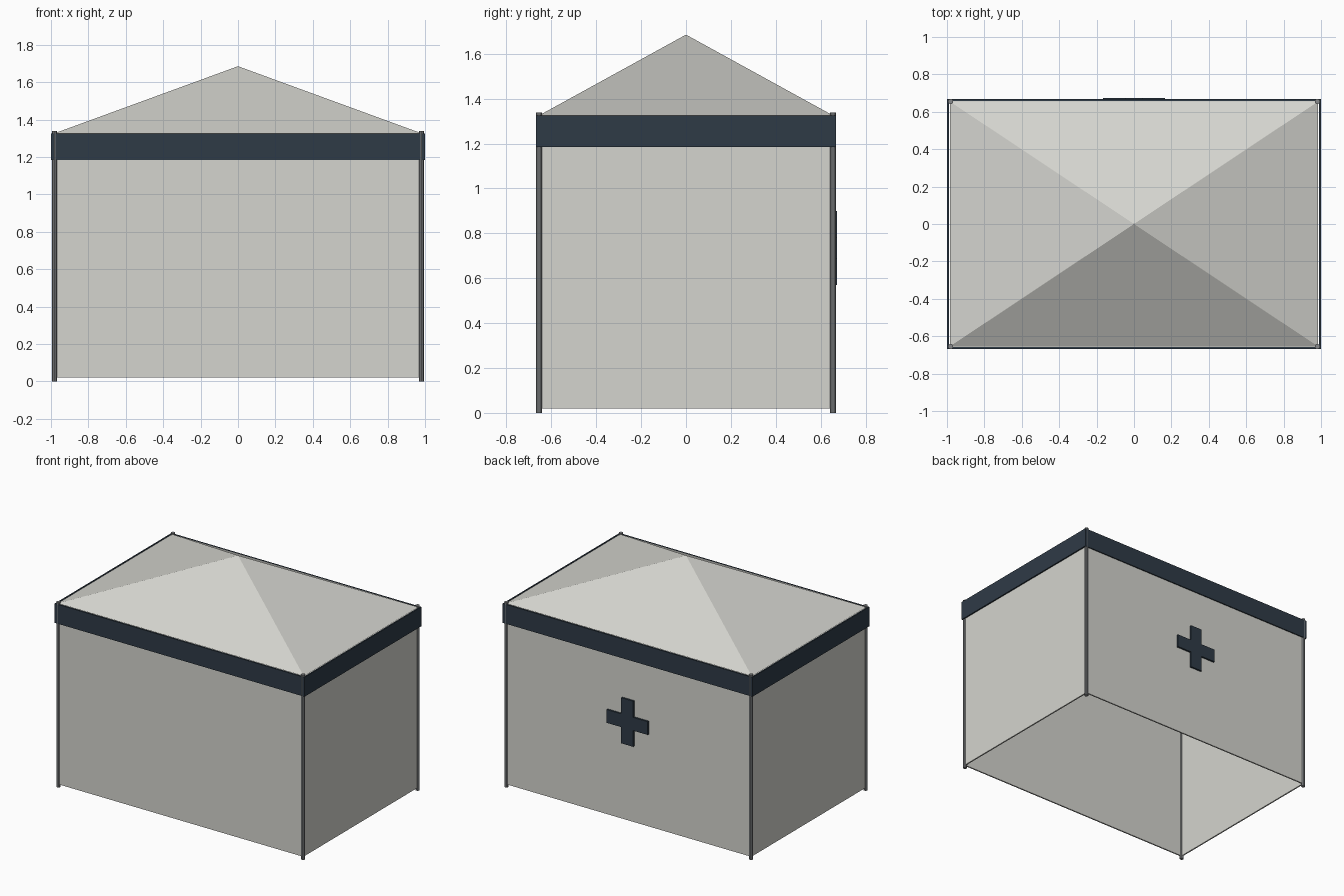
import bpy
import bmesh
from mathutils import Vector

cube = bpy.data.objects.get("Cube")
if cube:
    bpy.data.objects.remove(cube, do_unlink=True)


def material(name, rgb):
    mat = bpy.data.materials.new(name)
    mat.use_nodes = True
    mat.diffuse_color = (*rgb, 1)
    mat.node_tree.nodes["Principled BSDF"].inputs["Base Color"].default_value = (*rgb, 1)
    return mat


canvas = material("canvas_off_white", (0.66, 0.66, 0.62))
navy = material("navy_trim", (0.028, 0.043, 0.062))
metal = material("grey_metal", (0.24, 0.25, 0.26))

POLE_X, POLE_Y = 0.98, 0.655
SIDES = (("front", -1), ("back", 1))
ENDS = (("right", -1), ("left", 1))


def finish(name, bm, mat):
    bmesh.ops.recalc_face_normals(bm, faces=bm.faces)
    mesh = bpy.data.meshes.new(name)
    bm.to_mesh(mesh)
    bm.free()
    mesh.materials.append(mat)
    obj = bpy.data.objects.new(name, mesh)
    bpy.context.collection.objects.link(obj)
    return obj


def box(name, low, high, mat):
    low, high = Vector(low), Vector(high)
    bm = bmesh.new()
    bmesh.ops.create_cube(bm, size=1)
    bmesh.ops.scale(bm, vec=high - low, verts=bm.verts)
    bmesh.ops.translate(bm, vec=(low + high) / 2, verts=bm.verts)
    return finish(name, bm, mat)


def panels(part, x, y, z0, z1, thick, mat):
    """Four upright panels whose outer faces lie at +-x and +-y."""
    for label, s in SIDES:
        a, b = sorted((s * y, s * (y - thick)))
        box(f"{label}_{part}", (-x, a, z0), (x, b, z1), mat)
    for label, s in ENDS:
        a, b = sorted((s * x, s * (x - thick)))
        box(f"{label}_{part}", (a, thick - y, z0), (b, y - thick, z1), mat)


# Canvas walls, open underneath, and the trim band around the eaves
panels("wall", POLE_X + 0.005, POLE_Y + 0.005, 0.02, 1.32, 0.01, canvas)
panels("valance", 1.0, 0.668, 1.185, 1.325, 0.01, navy)

# Corner poles
for side, sy in SIDES:
    for end, sx in ENDS:
        bm = bmesh.new()
        bmesh.ops.create_cone(bm, cap_ends=True, segments=10, radius1=0.014,
                              radius2=0.014, depth=1.338)
        bmesh.ops.translate(bm, vec=(sx * POLE_X, sy * POLE_Y, 0.669), verts=bm.verts)
        finish(f"{side}_{end}_pole", bm, metal)

# Four-sided canopy roof
bm = bmesh.new()
apex = bm.verts.new((0, 0, 1.685))
rim = [bm.verts.new((sx * 0.985, sy * POLE_Y, 1.325))
       for sx, sy in ((-1, -1), (1, -1), (1, 1), (-1, 1))]
for i, corner in enumerate(rim):
    bm.faces.new((corner, rim[(i + 1) % 4], apex))
finish("canopy_roof", bm, canvas)

# Raised cross on the back wall, extruded from a plus-shaped outline
ARM, HALF, MID = 0.165, 0.048, 0.735
quarter = [Vector((ARM, HALF)), Vector((HALF, HALF)), Vector((HALF, ARM))]
bm = bmesh.new()
outline = []
for turn in range(4):
    for p in quarter:
        x, z = p
        for _ in range(turn):
            x, z = -z, x
        outline.append(bm.verts.new((x, 0.658, MID + z)))
face = bm.faces.new(outline)
grown = bmesh.ops.extrude_face_region(bm, geom=[face])["geom"]
bmesh.ops.translate(bm, vec=(0, 0.015, 0),
                    verts=[g for g in grown if isinstance(g, bmesh.types.BMVert)])
finish("back_cross", bm, navy)
